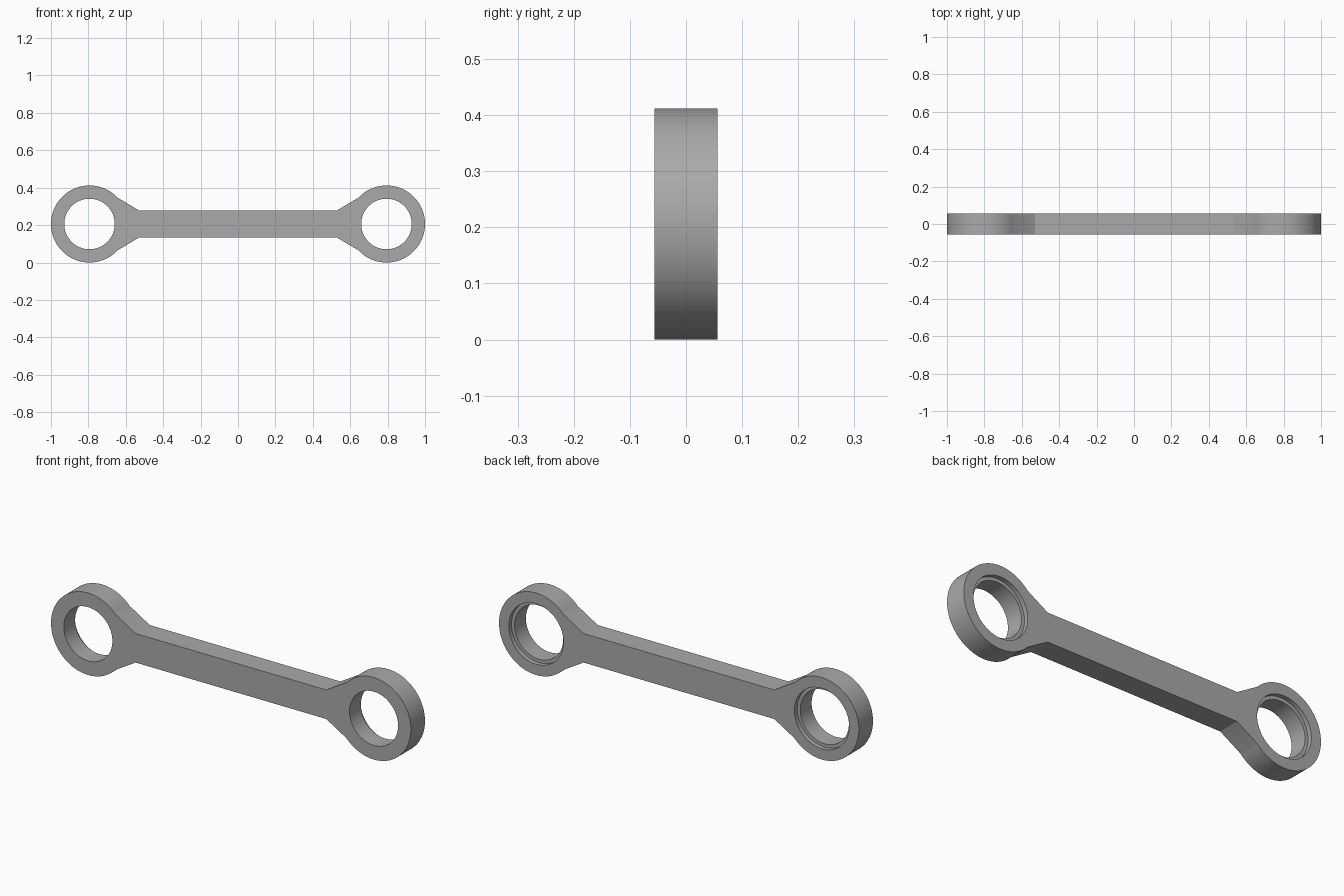
import bpy, bmesh, math

if "Cube" in bpy.data.objects:
    bpy.data.objects.remove(bpy.data.objects["Cube"], do_unlink=True)

RING_X, RING_R, HALF_T = 0.794, 0.206, 0.056
HOLE_R, SEAT_R, SEAT_DEPTH = 0.135, 0.152, 0.022
BAR_X, BAR_H = 0.53, 0.073
NECK = math.radians(43)  # angle where the neck meets the ring

steel = bpy.data.materials.new("grey steel")
steel.use_nodes = True
colour = (0.4, 0.4, 0.4, 1)
steel.diffuse_color = colour
steel.node_tree.nodes["Principled BSDF"].inputs["Base Color"].default_value = colour

# Link body: right-hand outline, turned half round for the other end, extruded
half = [(BAR_X, -BAR_H)]
steps = 80
for i in range(steps + 1):
    a = -math.pi + NECK + 2 * (math.pi - NECK) * i / steps
    half.append((RING_X + RING_R * math.cos(a), RING_R * math.sin(a)))
half.append((BAR_X, BAR_H))
outline = half + [(-x, -z) for x, z in half]

bm = bmesh.new()
face = bm.faces.new([bm.verts.new((x, -HALF_T, z + RING_R)) for x, z in outline])
extruded = bmesh.ops.extrude_face_region(bm, geom=[face])
bmesh.ops.translate(bm, vec=(0, 2 * HALF_T, 0),
                    verts=[v for v in extruded["geom"] if isinstance(v, bmesh.types.BMVert)])
bmesh.ops.recalc_face_normals(bm, faces=bm.faces)
mesh = bpy.data.meshes.new("connecting_link")
bm.to_mesh(mesh)
bm.free()
link = bpy.data.objects.new("connecting_link", mesh)
bpy.context.collection.objects.link(link)
mesh.materials.append(steel)


def bore(name, x, radius, y0, y1):
    """Cut a round hole along y from y0 to y1."""
    bpy.ops.mesh.primitive_cylinder_add(vertices=96, radius=radius, depth=y1 - y0,
                                        location=(x, (y0 + y1) / 2, RING_R),
                                        rotation=(math.pi / 2, 0, 0))
    cutter = bpy.context.object
    cutter.name = name
    cutter.data.materials.append(steel)
    cut = link.modifiers.new(name, "BOOLEAN")
    cut.operation, cut.solver, cut.object = "DIFFERENCE", "EXACT", cutter
    return cutter


# Through holes with a shallow bearing seat on the back
cutters = []
for side, x in (("left", RING_X), ("right", -RING_X)):
    cutters.append(bore(side + "_hole", x, HOLE_R, -0.2, 0.2))
    cutters.append(bore(side + "_seat", x, SEAT_R, HALF_T - SEAT_DEPTH, 0.2))

# Bake the cuts, then remove the cutters
bpy.context.view_layer.update()
graph = bpy.context.evaluated_depsgraph_get()
baked = bpy.data.meshes.new_from_object(link.evaluated_get(graph))
link.modifiers.clear()
link.data = baked
for cutter in cutters:
    bpy.data.objects.remove(cutter, do_unlink=True)

bpy.ops.object.select_all(action="DESELECT")
link.select_set(True)
bpy.context.view_layer.objects.active = link
bpy.ops.object.shade_smooth_by_angle(angle=math.radians(25))
